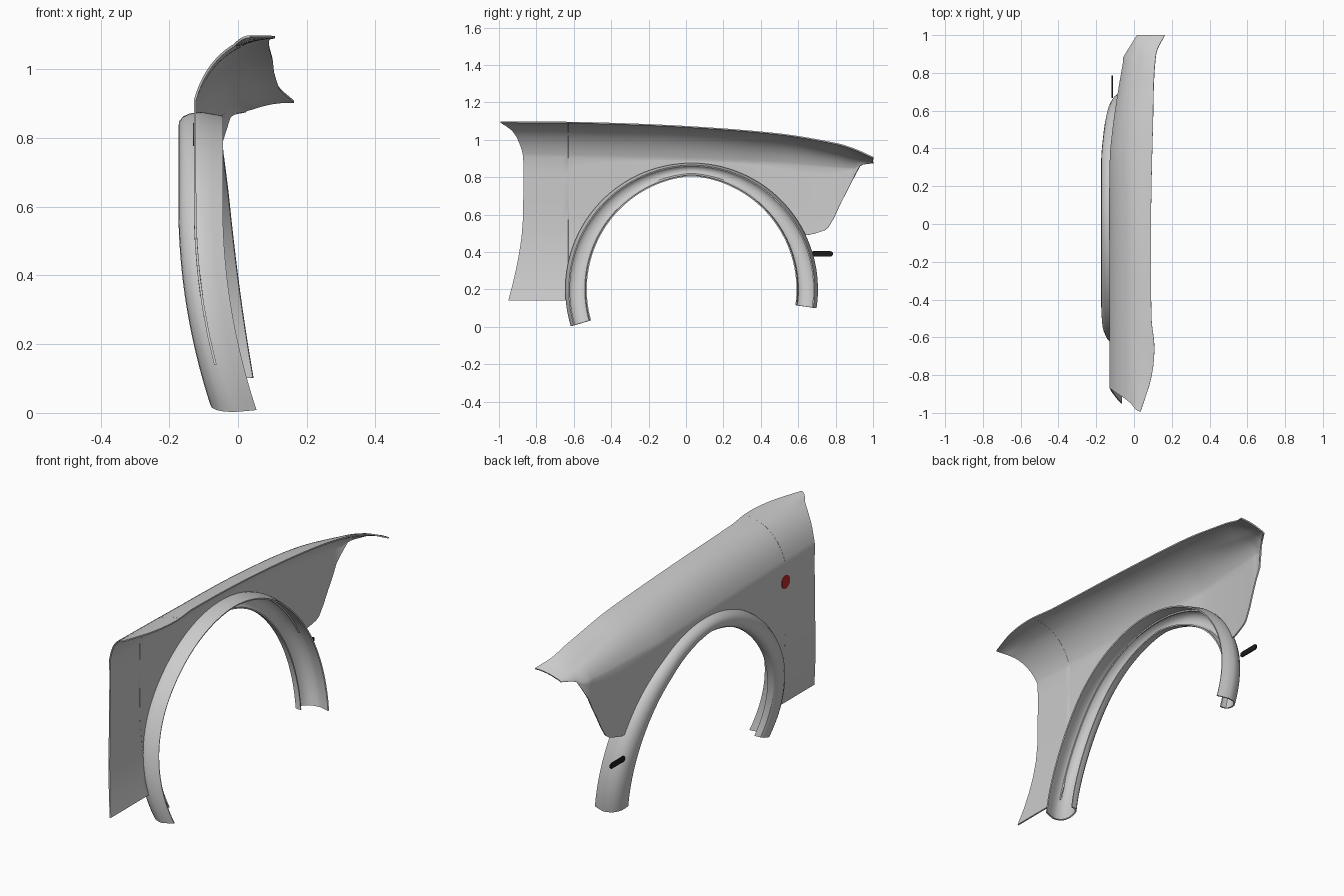
import bpy, bmesh, math
from math import sin, cos, radians, sqrt

if "Cube" in bpy.data.objects:
    bpy.data.objects.remove(bpy.data.objects["Cube"])


def curve(*pts):
    """Smooth interpolation through (t, value) points."""
    def slope(i):
        a, b = pts[max(i - 1, 0)], pts[min(i + 1, len(pts) - 1)]
        return (b[1] - a[1]) / (b[0] - a[0])

    def f(t):
        t = min(max(t, pts[0][0]), pts[-1][0])
        i = 0
        while i < len(pts) - 2 and t > pts[i + 1][0]:
            i += 1
        (a, p), (b, q) = pts[i], pts[i + 1]
        h, s = b - a, (t - a) / (b - a)
        return (p * (1 + 2 * s) * (1 - s) ** 2 + h * slope(i) * s * (1 - s) ** 2
                + q * s * s * (3 - 2 * s) + h * slope(i + 1) * s * s * (s - 1))
    return f


def loft(name, rows, thickness):
    """Skin a grid of points and give it sheet thickness."""
    bm = bmesh.new()
    grid = [[bm.verts.new(p) for p in r] for r in rows]
    for r, s in zip(grid, grid[1:]):
        for i in range(len(r) - 1):
            bm.faces.new((r[i], s[i], s[i + 1], r[i + 1]))
    bmesh.ops.remove_doubles(bm, verts=bm.verts, dist=1e-5)
    bmesh.ops.recalc_face_normals(bm, faces=bm.faces)
    me = bpy.data.meshes.new(name)
    bm.to_mesh(me)
    bm.free()
    ob = bpy.data.objects.new(name, me)
    bpy.context.collection.objects.link(ob)
    activate(ob)
    m = ob.modifiers.new("thickness", 'SOLIDIFY')
    m.thickness, m.offset = thickness, 0
    bpy.ops.object.modifier_apply(modifier=m.name)
    bpy.ops.object.shade_smooth_by_angle(angle=radians(32))
    return ob


def activate(ob):
    bpy.ops.object.select_all(action='DESELECT')
    ob.select_set(True)
    bpy.context.view_layer.objects.active = ob


def colour(ob, rgb):
    m = bpy.data.materials.new(ob.name + "_colour")
    m.diffuse_color = (*rgb, 1)
    m.use_nodes = True
    m.node_tree.nodes["Principled BSDF"].inputs["Base Color"].default_value = m.diffuse_color
    ob.data.materials.append(m)


# Shared body shape: inward taper to the front and tuck-in towards the bottom
def nose(y):
    return 0.17 * max(0, y - 0.35) ** 1.3


def tuck(y, z):
    return (0.28 if y < 0 else 0.2) * max(0, 0.6 - z) ** 2


# Fender panel guide lines along the length
CY, CZ, R = 0.03, 0.2, 0.66
z_crease = curve((-.87, .91), (0, .89), (.5, .87), (.9, .845), (.94, .868), (1, .877))
z_fold = curve((-.87, 1.07), (-.5, 1.06), (0, 1.045), (.5, 1.0), (.8, .935), (.9, .908), (1, .885))
z_top = curve((-.87, 1.095), (-.5, 1.09), (0, 1.07), (.5, 1.03), (.8, .98), (.9, .95), (1, .905))
x_fold = curve((-.87, -.01), (.4, -.008), (.9, .015), (1, .04))
x_top = curve((-.87, .035), (-.76, .09), (-.66, .108), (-.5, .093), (0, .09), (.5, .1), (.9, .117), (1, .163))
x_tip = curve((.88, -.055), (.95, -.012), (1, .02))
rear_edge = curve((.14, -.08), (.3, -.04), (.5, -.007), (.7, 0), (.9, 0), (.98, -.02), (1.05, -.06), (1.1, -.13))
front_cut = curve((.66, .492), (.76, .53), (.82, .645), (.93, .862))

# Stations: rear part, wheel arch, front part
stations = [(-.87 + .24 * i / 8, .14) for i in range(9)]
a0, a1 = radians(184), radians(26.2)
for i in range(49):
    a = a0 + (a1 - a0) * i / 48
    stations.append((max(CY + R * cos(a), -.63), CZ + R * sin(a)))
stations += [(y, front_cut(y)) for y in (.66, .7, .74, .76, .79, .82, .85, .88, .905)]
stations += [(y, 9) for y in (.93, .945, .96, .98, 1)]

rows = []
for Y, zb in stations:
    zc = z_crease(Y)
    zb = min(zb, zc - .003)
    xa = -.125 + nose(Y) if Y < .88 else x_tip(Y)
    sec = []
    for i in range(10):                       # flat side
        z = zb + (zc - zb) * i / 9
        sec.append((xa + tuck(Y, z), z))
    xf, zf = x_fold(Y), z_fold(Y)
    cx, cz = xa + .28 * (xf - xa), zc + .7 * (zf - zc)
    for i in range(1, 13):                    # rounded shoulder
        t = i / 12
        sec.append(((1 - t) ** 2 * xa + 2 * t * (1 - t) * cx + t * t * xf,
                    (1 - t) ** 2 * zc + 2 * t * (1 - t) * cz + t * t * zf))
    xt, zt = x_top(Y), z_top(Y)
    for i in range(1, 7):                     # upper flange
        t = i / 6
        sec.append((xf + (xt - xf) * t, zf + (zt - zf) * t + .025 * t * (1 - t)))
    w = max(0, (-.65 - Y) / .22)
    rows.append([(x, Y + w * rear_edge(z), z) for x, z in sec])
loft("fender_panel", rows, .007)

# Wheel arch flare: (depth fraction towards the hub, x) section swept round the arch
section = [(.17, -.045), (.08, -.075), (0, -.105), (.02, -.122), (.08, -.142), (.2, -.158),
           (.4, -.168), (.65, -.17), (.85, -.165), (.96, -.155), (1, -.14), (1, -.125)]
rows = []
for i in range(81):
    a = radians(-8.6 + (197 + 8.6) * i / 80)
    depth = .063 + .045 * abs(cos(a))
    row = []
    for d, x in section:
        r = .672 - d * depth
        y, z = CY + r * cos(a), CZ + r * sin(a)
        row.append((x + nose(y) + tuck(y, z), y, max(z, .004)))
    rows.append(row)
loft("wheel_arch_flare", rows, .007)

# Round red badge on the rear of the side
bpy.ops.mesh.primitive_cylinder_add(vertices=32, radius=.034, depth=.006,
                                    location=(-.128, -.63, .81), rotation=(0, math.pi / 2, 0))
badge = bpy.context.object
badge.name = "round_badge"
bpy.ops.object.shade_smooth_by_angle()
colour(badge, (.5, .02, .02))

# Dark side marker with round ends
bm = bmesh.new()
ring = []
for k, yc in ((0, .772), (1, .68)):
    for i in range(9):
        a = -math.pi / 2 + math.pi * i / 8 + math.pi * k
        ring.append(bm.verts.new((-.118, yc + .014 * cos(a), .39 + .014 * sin(a))))
face = bm.faces.new(ring)
out = bmesh.ops.extrude_face_region(bm, geom=[face])
for v in out["geom"]:
    if isinstance(v, bmesh.types.BMVert):
        v.co.x += .006
bmesh.ops.recalc_face_normals(bm, faces=bm.faces)
me = bpy.data.meshes.new("side_marker")
bm.to_mesh(me)
bm.free()
marker = bpy.data.objects.new("side_marker", me)
bpy.context.collection.objects.link(marker)
colour(marker, (.01, .01, .01))
